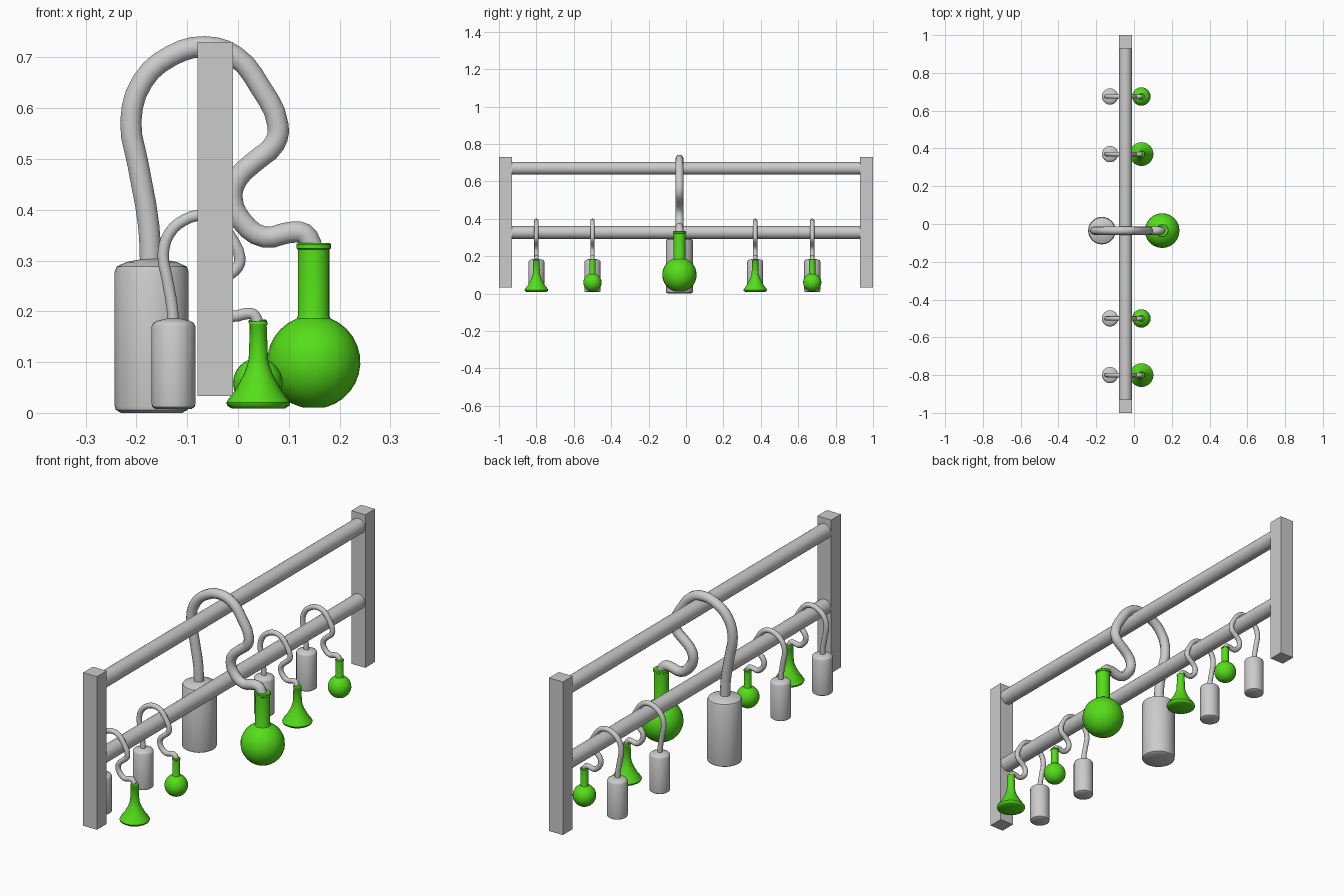
import bpy, bmesh, math
from mathutils import Vector, Matrix

if "Cube" in bpy.data.objects:
    bpy.data.objects.remove(bpy.data.objects["Cube"])

green = bpy.data.materials.new("green_glass")
green.diffuse_color = (0.09, 0.73, 0.01, 1)
green.use_nodes = True
green.node_tree.nodes["Principled BSDF"].inputs["Base Color"].default_value = green.diffuse_color


def add_object(name, bm, loc, mat=None, smooth=True):
    bmesh.ops.recalc_face_normals(bm, faces=bm.faces)
    mesh = bpy.data.meshes.new(name)
    bm.to_mesh(mesh)
    bm.free()
    ob = bpy.data.objects.new(name, mesh)
    bpy.context.collection.objects.link(ob)
    ob.location = loc
    if mat:
        mesh.materials.append(mat)
    if smooth:
        finish(ob)
    return ob


def finish(ob):
    bpy.ops.object.select_all(action='DESELECT')
    ob.select_set(True)
    bpy.context.view_layer.objects.active = ob
    if ob.type == 'CURVE':
        bpy.ops.object.convert(target='MESH')
    bpy.ops.object.shade_smooth_by_angle(angle=math.radians(40))


def lathe(name, profile, loc, mat=None, scale=1.0, sides=24):
    """Spin an (r, z) profile around z; it starts and ends on the axis."""
    bm = bmesh.new()
    vs = [bm.verts.new((r * scale, 0, z * scale)) for r, z in profile]
    es = [bm.edges.new(p) for p in zip(vs, vs[1:])]
    bmesh.ops.spin(bm, geom=vs + es, axis=(0, 0, 1), cent=(0, 0, 0),
                   angle=math.tau, steps=sides, use_duplicate=False)
    bmesh.ops.remove_doubles(bm, verts=bm.verts, dist=1e-5)
    return add_object(name, bm, loc, mat)


def tube(name, points, y, radius):
    cu = bpy.data.curves.new(name, 'CURVE')
    cu.dimensions = '3D'
    cu.bevel_depth = radius
    cu.bevel_resolution = 3
    cu.resolution_u = 3
    cu.use_fill_caps = True
    sp = cu.splines.new('BEZIER')
    sp.bezier_points.add(len(points) - 1)
    for bp, (x, z) in zip(sp.bezier_points, points):
        bp.co = (x, y, z)
        bp.handle_left_type = bp.handle_right_type = 'AUTO'
    ob = bpy.data.objects.new(name, cu)
    bpy.context.collection.objects.link(ob)
    finish(ob)


# Frame: end posts and two round rails
for side, sy in (("front", -1), ("back", 1)):
    bm = bmesh.new()
    bmesh.ops.create_cube(bm, size=1)
    bmesh.ops.scale(bm, vec=(0.07, 0.07, 0.697), verts=bm.verts)
    add_object(side + "_post", bm, (-0.045, sy * 0.965, 0.3815), smooth=False)

for label, z in (("upper", 0.67), ("lower", 0.327)):
    bm = bmesh.new()
    bmesh.ops.create_cone(bm, cap_ends=True, segments=24, radius1=0.034,
                          radius2=0.034, depth=1.88,
                          matrix=Matrix.Rotation(math.pi / 2, 4, 'X'))
    add_object(label + "_rail", bm, (-0.045, 0, z))

# Profiles: canister, round flask, conical flask
canister = [(0, 0), (0.06, 0), (0.071, 0.006), (0.073, 0.014), (0.073, 0.278),
            (0.069, 0.288), (0.05, 0.297), (0.02, 0.303), (0, 0.303)]
small_canister = [(0, 0), (0.036, 0), (0.042, 0.004), (0.043, 0.009),
                  (0.043, 0.163), (0.04, 0.169), (0.03, 0.174), (0.012, 0.178), (0, 0.178)]
bulb = [(0.092 * math.cos(math.radians(a)), 0.1 + 0.092 * math.sin(math.radians(a)))
        for a in range(-75, 70, 12)]
round_flask = ([(0, 0.0105)] + bulb +
               [(0.031, 0.192), (0.031, 0.322), (0.034, 0.324), (0.034, 0.332),
                (0.031, 0.335), (0, 0.335)])
conical_flask = [(0, 0.009), (0.053, 0.009), (0.061, 0.014), (0.063, 0.02),
                 (0.059, 0.027), (0.046, 0.044), (0.029, 0.075), (0.022, 0.093), (0.019, 0.107),
                 (0.0165, 0.172), (0.018, 0.174), (0.018, 0.178), (0.0165, 0.18), (0, 0.18)]

# Hose path in the xz plane, from canister over the rail to the flask
hose = [(-0.172, 0.29), (-0.176, 0.37), (-0.197, 0.49), (-0.211, 0.575),
        (-0.188, 0.653), (-0.132, 0.703), (-0.065, 0.721), (-0.005, 0.702),
        (0.043, 0.643), (0.079, 0.565), (0.072, 0.53), (0.033, 0.495),
        (0.0, 0.463), (-0.012, 0.425), (0.008, 0.377), (0.053, 0.346),
        (0.1, 0.355), (0.13, 0.353), (0.147, 0.325)]

# Large central set
Y = -0.035
lathe("large_canister", canister, (-0.17, Y, 0))
tube("large_hose", hose, Y, 0.022)
lathe("large_round_flask", round_flask, (0.149, Y, 0), green)

# Four small sets hanging along the lower rail
S = 0.53
small_hose = [(-0.126 + 0.52 * (x + 0.17), 0.007 + S * z) for x, z in hose]
for i, (y, conical) in enumerate([(-0.8, True), (-0.5, False), (0.37, True), (0.675, False)], 1):
    lathe(f"small_canister_{i}", small_canister, (-0.127, y, 0.008))
    tube(f"small_hose_{i}", small_hose, y, 0.0117)
    if conical:
        lathe(f"conical_flask_{i}", conical_flask, (0.04, y, 0), green)
    else:
        lathe(f"small_round_flask_{i}", round_flask, (0.039, y, 0.006), green, S)
